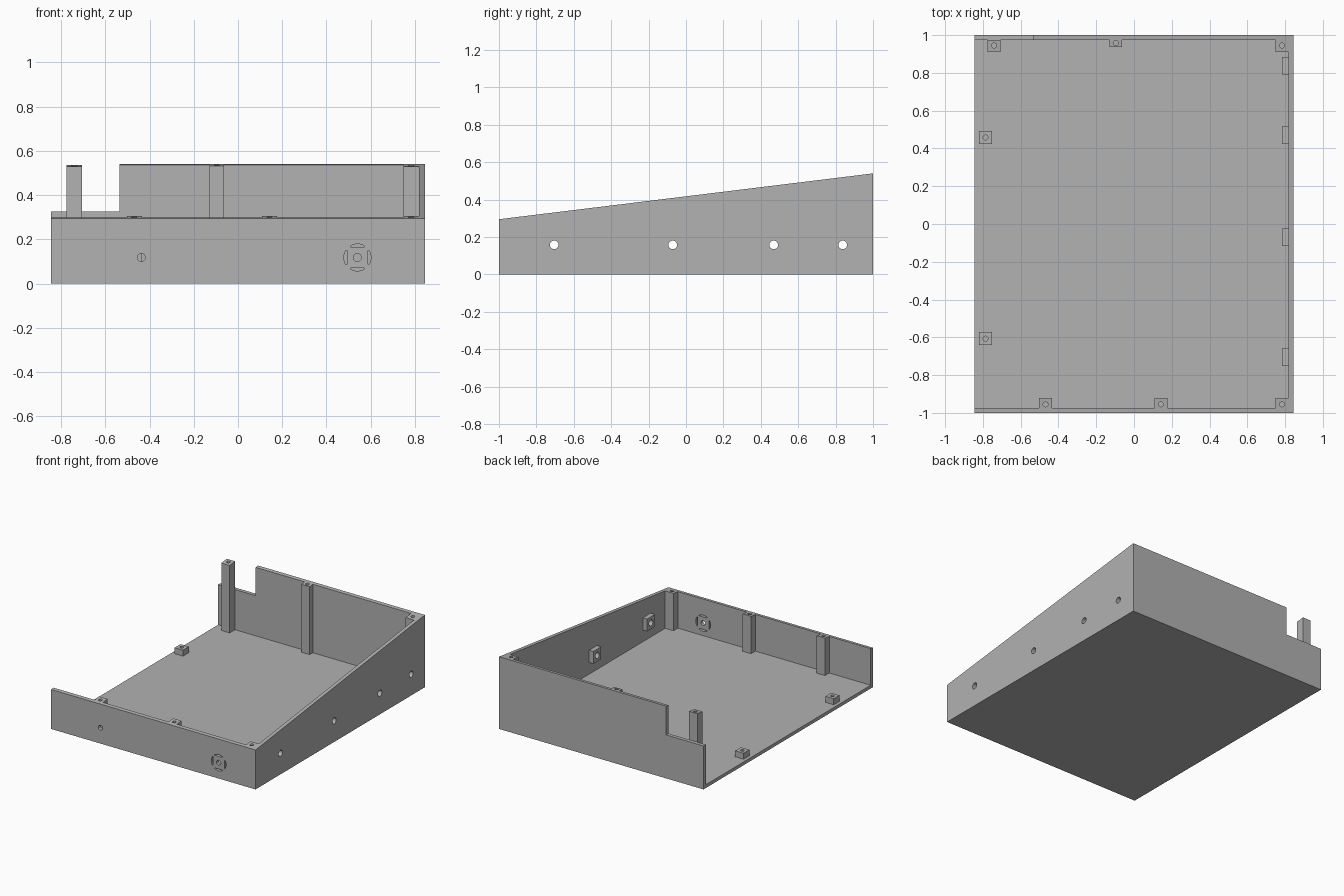
import bpy, bmesh, math
from mathutils import Matrix, Vector

cube = bpy.data.objects.get("Cube")
if cube:
    bpy.data.objects.remove(cube, do_unlink=True)

W, T, FLOOR = 0.845, 0.027, 0.025        # half width, wall and floor thickness
INX, INY = W - T, 1 - T                  # inner wall faces

grey = bpy.data.materials.new("mid_grey")
grey.use_nodes = True
grey.diffuse_color = (0.445, 0.445, 0.445, 1)
grey.node_tree.nodes["Principled BSDF"].inputs["Base Color"].default_value = grey.diffuse_color


def slope(y):
    return 0.295 + (y + 1) * 0.1225


def finish(name, bm):
    bmesh.ops.recalc_face_normals(bm, faces=bm.faces)
    mesh = bpy.data.meshes.new(name)
    bm.to_mesh(mesh)
    bm.free()
    mesh.materials.append(grey)
    ob = bpy.data.objects.new(name, mesh)
    bpy.context.scene.collection.objects.link(ob)
    return ob


def block(name, x0, x1, y0, y1, z0, z1=None):
    """Box; without z1 its top follows the sloping rim."""
    bm = bmesh.new()
    bmesh.ops.create_cube(bm, size=1)
    for v in bm.verts:
        y = y1 if v.co.y > 0 else y0
        top = slope(y) if z1 is None else z1
        v.co = (x1 if v.co.x > 0 else x0, y, top if v.co.z > 0 else z0)
    return finish(name, bm)


def rod(centre, radius, length, axis):
    bm = bmesh.new()
    turn = Vector((0, 0, 1)).rotation_difference(Vector(axis)).to_matrix().to_4x4()
    bmesh.ops.create_cone(bm, cap_ends=True, segments=32, radius1=radius, radius2=radius,
                          depth=length, matrix=Matrix.Translation(centre) @ turn)
    return finish("cutter", bm)


def slot(cx, cz, angle):
    """Arc-shaped cutter through the front wall, flat on its inner side."""
    pts = [(-0.032, 0.047), (0.032, 0.047)]
    for i in range(9):
        x = 0.032 * (1 - i / 4)
        pts.append((x, math.sqrt(0.061 ** 2 - x * x)))
    c, s = math.cos(angle), math.sin(angle)
    bm = bmesh.new()
    face = bm.faces.new([bm.verts.new((cx + x * c - z * s, -1.05, cz + x * s + z * c))
                         for x, z in pts])
    out = bmesh.ops.extrude_face_region(bm, geom=[face])["geom"]
    bmesh.ops.translate(bm, vec=(0, 0.1, 0),
                        verts=[g for g in out if isinstance(g, bmesh.types.BMVert)])
    return finish("cutter", bm)


def cut(ob, cutters):
    for c in cutters:
        c.hide_render = True
        mod = ob.modifiers.new("cut", 'BOOLEAN')
        mod.operation, mod.solver, mod.object = 'DIFFERENCE', 'EXACT', c
    deps = bpy.context.evaluated_depsgraph_get()
    mesh = bpy.data.meshes.new_from_object(ob.evaluated_get(deps))
    ob.modifiers.clear()
    ob.data = mesh
    for c in cutters:
        bpy.data.objects.remove(c, do_unlink=True)


# Wedge shell: open on the left, notch in the back wall
side_holes = [0.838, 0.469, -0.071, -0.705]
HOLE_Z = 0.158
shell = block("tray_shell", -W, W, -1, 1, 0)
cutters = [block("cutter", -1, INX, -INY, INY, FLOOR, 1),
           block("cutter", -1, -0.535, 0.9, 1.1, 0.325, 1)]
cutters += [rod((W, y, HOLE_Z), 0.023, 0.2, (1, 0, 0)) for y in side_holes]
# Front wall openings: small hole, round hole with four arc slots
cutters += [rod((x, -1, 0.118), 0.018, 0.1, (0, 1, 0)) for x in (-0.437, 0.54)]
cutters += [slot(0.54, 0.118, k * math.pi / 2) for k in range(4)]
cut(shell, cutters)

# Square pads round the side holes
for i, y in enumerate(side_holes):
    pad = block(f"side_pad_{i + 1}", 0.783, INX, y - 0.046, y + 0.046, HOLE_Z - 0.046, HOLE_Z + 0.046)
    cut(pad, [rod((0.8, y, HOLE_Z), 0.023, 0.2, (1, 0, 0))])

# Screw posts up to the sloping rim: name, x0, x1, y0, y1, hole y
posts = [
    ("back_left_post", -0.775, -0.706, 0.91, INY, 0.945),
    ("back_middle_post", -0.13, -0.063, 0.936, INY, 0.958),
    ("back_right_post", 0.749, INX, 0.91, INY, 0.945),
    ("front_left_post", -0.503, -0.434, -INY, -0.922, -0.955),
    ("front_middle_post", 0.108, 0.177, -INY, -0.922, -0.955),
    ("front_right_post", 0.749, INX, -INY, -0.922, -0.955),
]
for name, x0, x1, y0, y1, hy in posts:
    post = block(name, x0, x1, y0, y1, FLOOR)
    cut(post, [rod(((x0 + x1) / 2, hy, slope(hy)), 0.013, 0.2, (0, 0, 1))])

# Short standoffs along the open side
for name, y in (("rear_standoff", 0.458), ("front_standoff", -0.607)):
    stand = block(name, -0.82, -0.751, y - 0.034, y + 0.034, FLOOR, 0.07)
    cut(stand, [rod((-0.786, y, 0.07), 0.013, 0.07, (0, 0, 1))])
